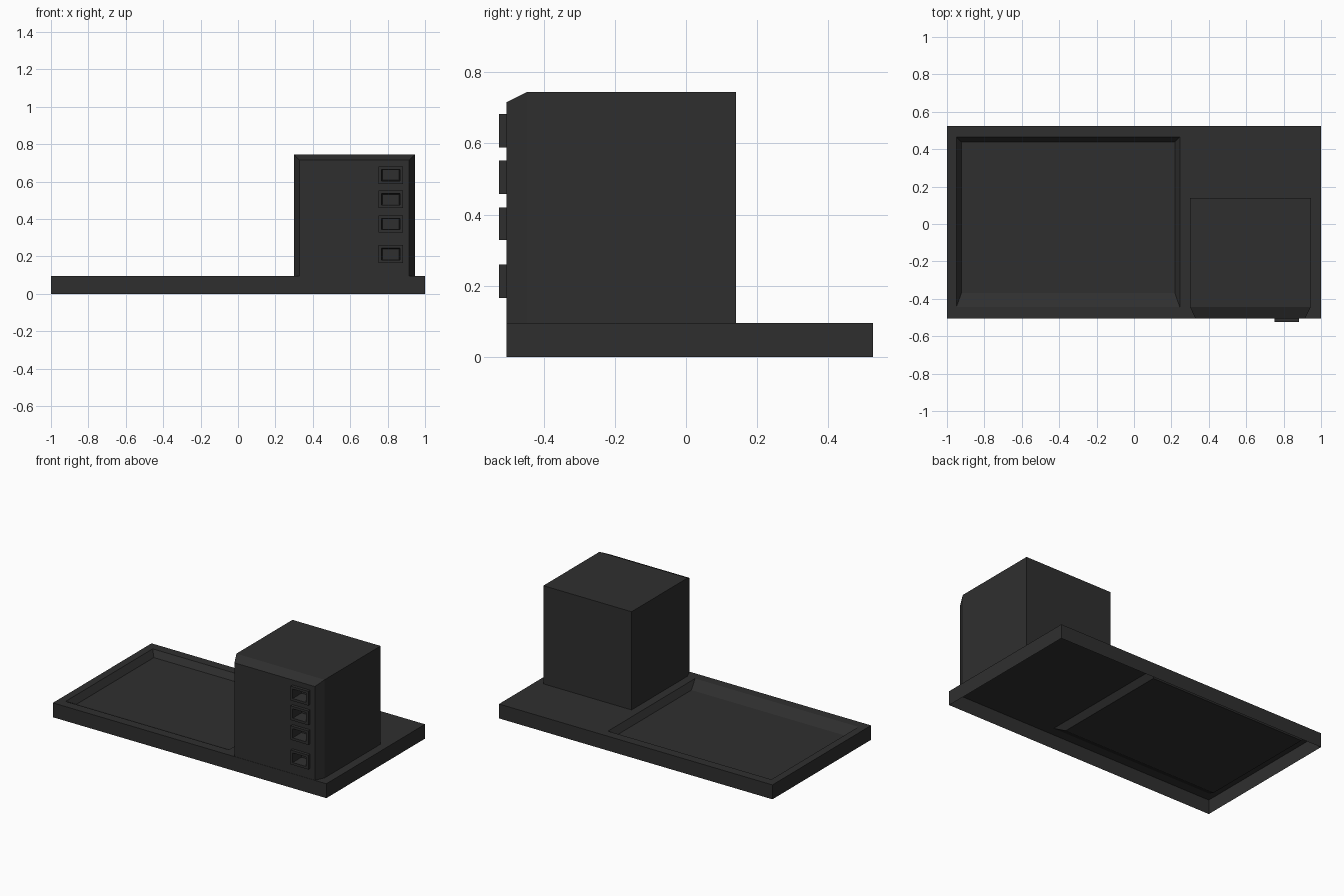
import bpy
import bmesh

if "Cube" in bpy.data.objects:
    bpy.data.objects.remove(bpy.data.objects["Cube"], do_unlink=True)

dark_grey = bpy.data.materials.new("dark_grey")
dark_grey.use_nodes = True
colour = (0.028, 0.028, 0.028, 1)
dark_grey.diffuse_color = colour
dark_grey.node_tree.nodes["Principled BSDF"].inputs["Base Color"].default_value = colour


def flat_rect(x0, x1, y0, y1, z):
    """Horizontal rectangle, counter-clockwise from above."""
    return [(x0, y0, z), (x1, y0, z), (x1, y1, z), (x0, y1, z)]


def upright_rect(x0, x1, z0, z1, y):
    """Vertical rectangle, counter-clockwise from the front."""
    return [(x0, y, z0), (x1, y, z0), (x1, y, z1), (x0, y, z1)]


def loft(bm, rects, cap_start=False, cap_end=True):
    """Join a series of rectangles with quads."""
    loops = [[bm.verts.new(p) for p in r] for r in rects]
    for a, b in zip(loops, loops[1:]):
        for i in range(4):
            j = (i + 1) % 4
            bm.faces.new((a[i], a[j], b[j], b[i]))
    if cap_start:
        bm.faces.new(loops[0][::-1])
    if cap_end:
        bm.faces.new(loops[-1])


def finish(bm, name):
    bmesh.ops.remove_doubles(bm, verts=bm.verts, dist=0.0001)
    mesh = bpy.data.meshes.new(name)
    bm.to_mesh(mesh)
    bm.free()
    mesh.materials.append(dark_grey)
    obj = bpy.data.objects.new(name, mesh)
    bpy.context.collection.objects.link(obj)
    return obj


# Base: thin shell open underneath, with a sunken tray that has a gentler front slope
DECK = 0.095
base = bmesh.new()
loft(base, [
    flat_rect(-1, 1, -0.505, 0.525, 0),
    flat_rect(-1, 1, -0.505, 0.525, DECK),
    flat_rect(-0.95, 0.245, -0.445, 0.465, DECK),
    flat_rect(-0.922, 0.218, -0.368, 0.438, 0.055),
])
finish(base, "base_with_tray")

# Housing: box with chamfered front edges
FRONT = -0.505
FLOOR = DECK + 0.001
left, right, top = 0.328, 0.915, 0.715
housing = bmesh.new()
loft(housing, [
    upright_rect(0.3, 0.945, FLOOR, 0.745, 0.14),
    upright_rect(0.3, 0.945, FLOOR, 0.745, -0.445),
    upright_rect(left, right, FLOOR, top, FRONT),
], cap_start=True, cap_end=False)

# Front panel in strips, leaving an opening for each socket
sockets = [(0.165, 0.26), (0.328, 0.42), (0.458, 0.552), (0.588, 0.682)]
hole_x0, hole_x1, rim = 0.768, 0.866, 0.016
strips = [(left, hole_x0, FLOOR, top), (hole_x1, right, FLOOR, top)]
below = FLOOR
for z0, z1 in sockets:
    strips.append((hole_x0, hole_x1, below, z0 + rim))
    below = z1 - rim
strips.append((hole_x0, hole_x1, below, top))
for strip in strips:
    loft(housing, [upright_rect(*strip, FRONT)])
finish(housing, "housing")

# Sockets: raised frames around deep, slightly tapered recesses
for number, (z0, z1) in enumerate(sockets, 1):
    bm = bmesh.new()
    a, b = z0 + rim, z1 - rim
    loft(bm, [
        upright_rect(0.752, 0.882, z0, z1, FRONT),
        upright_rect(0.752, 0.882, z0, z1, -0.525),
        upright_rect(hole_x0, hole_x1, a, b, -0.525),
        upright_rect(hole_x0 + 0.004, hole_x1 - 0.004, a + 0.004, b - 0.004, -0.44),
    ])
    finish(bm, f"socket_{number}")
